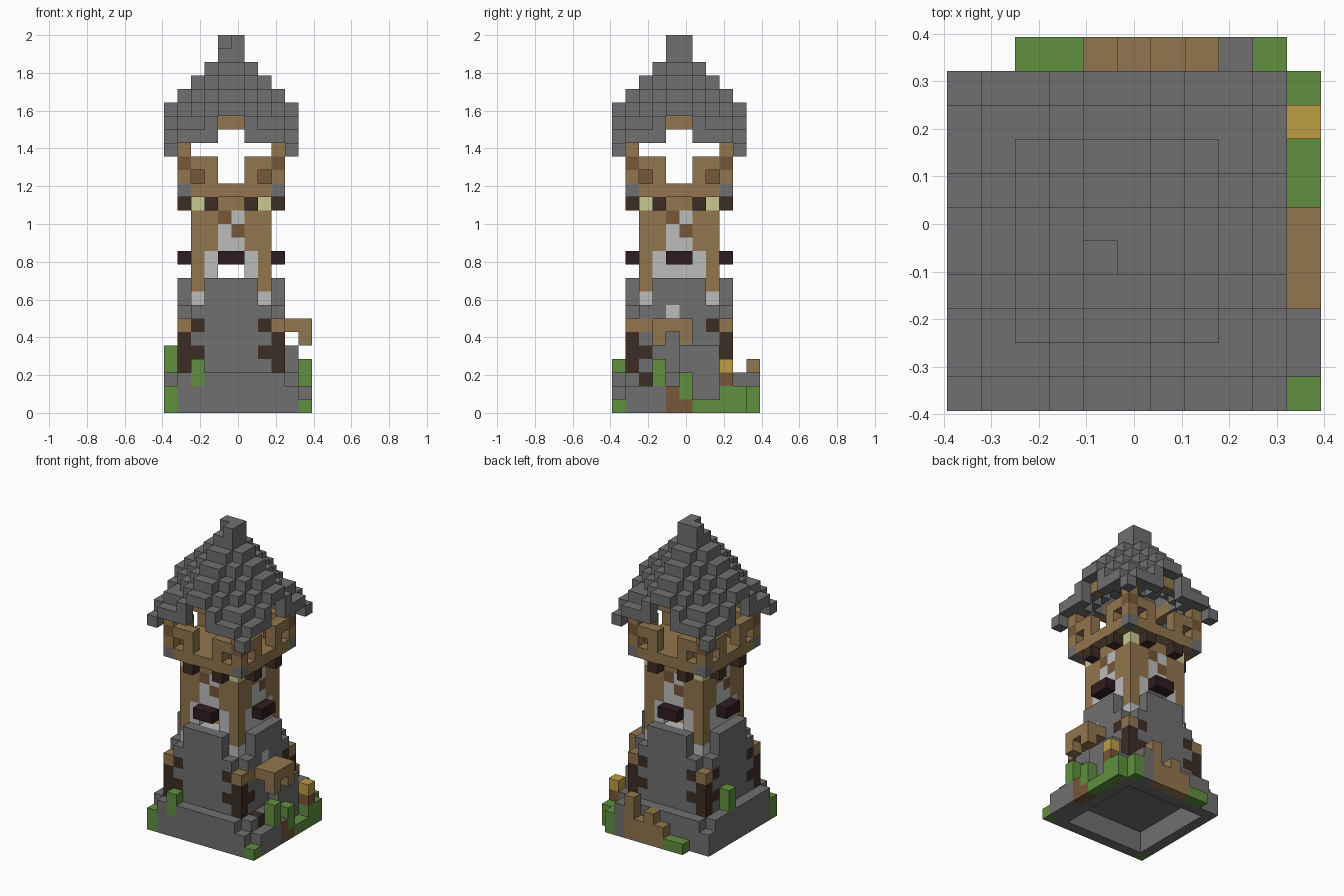
import bpy
from mathutils import Vector

if "Cube" in bpy.data.objects:
    bpy.data.objects.remove(bpy.data.objects["Cube"], do_unlink=True)

UNIT = 2 / 28
HALF = 5.5 * UNIT
COLOURS = {
    "stone": (0.16, 0.16, 0.16),
    "plaster": (0.5, 0.51, 0.5),
    "oak": (0.29, 0.18, 0.075),
    "brown": (0.18, 0.095, 0.04),
    "dark_wood": (0.045, 0.026, 0.018),
    "maroon": (0.03, 0.012, 0.014),
    "leaf": (0.117, 0.28, 0.05),
    "gold": (0.52, 0.34, 0.06),
    "lamp": (0.58, 0.58, 0.28),
}
NAMES = list(COLOURS)
blocks = {}  # (i, j, k) -> (part, colour)


def fill(part, colour, i, j, k, sides=1):
    """Fill an inclusive block range, repeated on the given number of sides."""
    def span(r):
        return range(r[0], r[1] + 1) if isinstance(r, tuple) else (r,)
    for x in span(i):
        for y in span(j):
            for z in span(k):
                a, b = x, y
                for _ in range(sides):
                    blocks[a, b, z] = (part, colour)
                    a, b = 9 - b, a


def clear(i, j, k):
    for x in range(i[0], i[1] + 1):
        for y in range(j[0], j[1] + 1):
            for z in range(k[0], k[1] + 1):
                blocks.pop((x, y, z), None)


# Lower tower with stepped stone faces, hollow underneath
fill("lower_tower", "stone", (1, 8), (1, 8), (0, 6))
clear((1, 8), (1, 8), (0, 1))
fill("lower_tower", "stone", (2, 7), (1, 2), 7, 4)
fill("lower_tower", "stone", (3, 6), (1, 2), (8, 9), 4)
fill("lower_tower", "plaster", 8, 4, 7)

# Corner quoins
fill("corner_quoin", "dark_wood", 1, 1, (3, 5), 4)
fill("corner_quoin", "oak", 1, 1, 6, 4)
for k in (4, 6):
    fill("corner_quoin", "dark_wood", 2, 1, k, 4)
    fill("corner_quoin", "dark_wood", 7, 1, k, 4)

# Plinth
fill("plinth", "stone", (0, 9), 0, (0, 1), 4)
fill("plinth", "stone", (1, 8), 0, 2, 4)
fill("plinth", "stone", 10, (1, 2), (0, 1))
fill("plinth", "stone", 8, 10, (0, 2))
fill("plinth", "stone", 9, (5, 7), (3, 4))
fill("plinth", "brown", 10, (4, 5), 0)
fill("plinth", "brown", 10, 4, 1)
fill("plinth", "stone", 10, 3, (0, 1))
fill("plinth", "dark_wood", 9, 2, 2)

# Plants
fill("plants", "leaf", 0, 0, (0, 1))
fill("plants", "leaf", 10, 0, 0)
fill("plants", "leaf", 2, 0, (2, 3))
fill("plants", "leaf", 0, 6, (3, 4))
fill("plants", "leaf", 10, 3, (2, 3))
fill("plants", "leaf", 10, 5, (1, 2))
fill("plants", "leaf", 10, (6, 7), 0)
fill("plants", "leaf", 10, (8, 9), (0, 1))
fill("plants", "leaf", (2, 3), 10, 0)
fill("plants", "leaf", 9, 10, (0, 1))
fill("plants", "brown", 10, 8, 2)
fill("plants", "gold", 10, 8, 3)

# Log pile at the back
for i, top in ((4, 1), (5, 2), (6, 1), (7, 3)):
    fill("log_pile", "oak", i, 10, (0, top))

# Side awning
fill("side_awning", "oak", (9, 10), (3, 5), 6)
fill("side_awning", "oak", 10, 3, 5)
fill("side_awning", "oak", 10, 5, 5)
fill("side_awning", "oak", 8, (1, 2), 6)

# Timber-framed shaft
fill("shaft", "oak", (2, 7), (2, 7), (8, 15))
fill("shaft", "plaster", 2, 2, 8, 4)
for i in (3, 6):
    fill("shaft", "plaster", i, 2, (9, 11), 4)
fill("shaft", "plaster", (4, 5), 2, (9, 13), 4)
fill("shaft", "brown", 5, 2, 13, 4)
fill("shaft", "brown", 4, 2, 14, 4)
fill("shaft", "plaster", 5, 2, 14, 4)
clear((4, 5), (2, 7), (10, 10))
fill("window_hood", "maroon", (4, 5), 1, 11, 4)

# Corner lamps and brackets below the gallery
fill("corner_lamp", "lamp", 2, 2, 15, 4)
for i in (3, 6):
    fill("bracket", "dark_wood", i, 1, 15, 4)

# Gallery with corner posts and open arches
fill("gallery", "oak", (1, 8), (1, 8), 16)
fill("gallery", "stone", 1, 1, 16, 4)
fill("gallery", "oak", 1, 1, (17, 19), 4)
fill("gallery", "brown", 1, 1, 18, 4)
for a, b in ((2, 3), (7, 6)):
    fill("gallery", "oak", a, 1, 18, 4)
    fill("gallery", "oak", b, 1, (17, 18), 4)
    fill("gallery", "brown", a, 2, 17, 4)
fill("gallery", "oak", (4, 5), 1, 21, 4)

# Stepped roof whose corners droop below the eaves
DROOP = (0, 1, 2, 2, 3)
for i in range(10):
    for j in range(10):
        lo, hi = sorted(int(abs(n - 4.5)) for n in (i, j))
        top = 26 - hi - DROOP[lo]
        base = top if hi == 4 and lo == 0 else min(top, max(20, top - 1))
        fill("roof", "stone", i, j, (base, top))
fill("finial", "stone", (4, 5), (4, 5), 27)
clear((4, 4), (4, 4), (27, 27))

# Materials
materials = {}
for name, rgb in COLOURS.items():
    m = bpy.data.materials.new(name)
    m.use_nodes = True
    m.diffuse_color = (*rgb, 1)
    bsdf = m.node_tree.nodes["Principled BSDF"]
    bsdf.inputs["Base Color"].default_value = (*rgb, 1)
    bsdf.inputs["Roughness"].default_value = 0.9
    materials[name] = m


def build(part):
    """Make one mesh from the exposed block faces of a part."""
    verts, faces, slots = {}, [], []
    used = []
    for cell, (owner, colour) in blocks.items():
        if owner != part:
            continue
        if colour not in used:
            used.append(colour)
        for axis in range(3):
            for s in (0, 1):
                near = list(cell)
                near[axis] += 2 * s - 1
                if tuple(near) in blocks:
                    continue
                loop = []
                for u, v in ((0, 0), (1, 0), (1, 1), (0, 1)):
                    p = list(cell)
                    p[axis] += s
                    p[(axis + 1) % 3] += u
                    p[(axis + 2) % 3] += v
                    loop.append(verts.setdefault(tuple(p), len(verts)))
                faces.append(loop if s else loop[::-1])
                slots.append(used.index(colour))
    mesh = bpy.data.meshes.new(part)
    origin = Vector((HALF, HALF, 0))
    mesh.from_pydata([Vector(p) * UNIT - origin for p in verts], [], faces)
    for colour in used:
        mesh.materials.append(materials[colour])
    mesh.polygons.foreach_set("material_index", slots)
    mesh.update()
    bpy.context.collection.objects.link(bpy.data.objects.new(part, mesh))


for part in sorted({owner for owner, _ in blocks.values()}):
    build(part)
